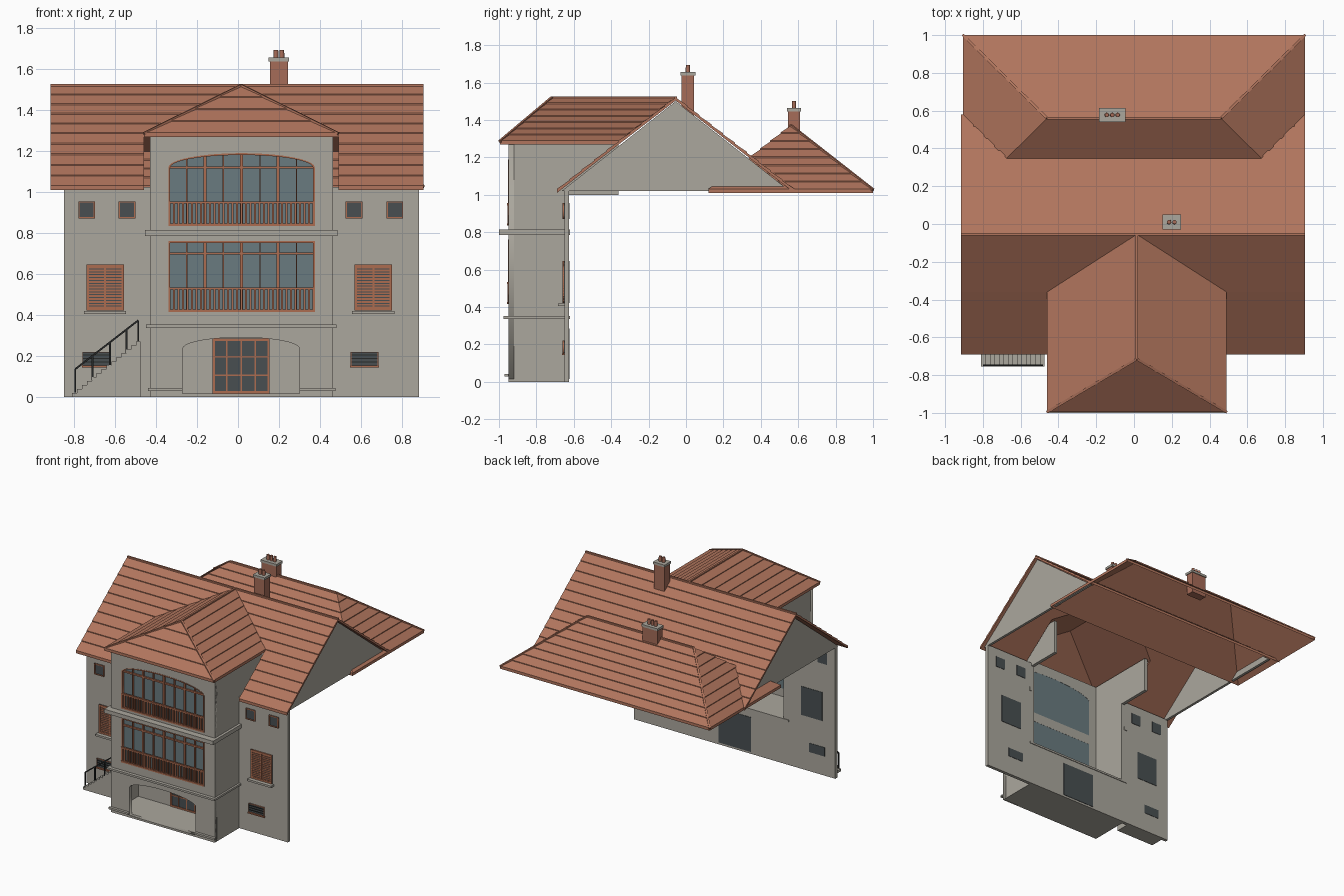
import bpy, bmesh
from math import pi, sin, cos
from mathutils import Vector, Matrix

cube = bpy.data.objects.get("Cube")
if cube:
    bpy.data.objects.remove(cube, do_unlink=True)


def material(name, *rgb):
    m = bpy.data.materials.new(name)
    m.use_nodes = True
    col = [((c / 255 + .055) / 1.055) ** 2.4 for c in rgb] + [1]
    m.diffuse_color = col
    m.node_tree.nodes["Principled BSDF"].inputs["Base Color"].default_value = col
    return m


plaster = material("grey plaster", 171, 167, 157)
tile = material("terracotta tile", 177, 117, 93)
brick = material("brick", 166, 108, 88)
wood = material("red brown wood", 172, 108, 80)
glass = material("blue grey glass", 106, 123, 128)
dark = material("dark glass", 72, 79, 81)
iron = material("black iron", 38, 40, 40)


def finish(name, bm, mat):
    bmesh.ops.remove_doubles(bm, verts=bm.verts, dist=1e-5)
    bmesh.ops.recalc_face_normals(bm, faces=bm.faces)
    me = bpy.data.meshes.new(name)
    bm.to_mesh(me)
    bm.free()
    me.materials.append(mat)
    ob = bpy.data.objects.new(name, me)
    bpy.context.collection.objects.link(ob)
    return ob


def boxes(name, mat, *items):
    """Each item is x0, x1, y0, y1, z0, z1."""
    bm = bmesh.new()
    for x0, x1, y0, y1, z0, z1 in items:
        mid = Vector((x0 + x1, y0 + y1, z0 + z1)) / 2
        size = (abs(x1 - x0), abs(y1 - y0), abs(z1 - z0), 1)
        bmesh.ops.create_cube(bm, size=1, matrix=Matrix.Translation(mid) @ Matrix.Diagonal(size))
    return finish(name, bm, mat)


def prism(name, mat, pts, shift):
    bm = bmesh.new()
    face = bm.faces.new([bm.verts.new(p) for p in pts])
    new = bmesh.ops.extrude_face_region(bm, geom=[face])["geom"]
    bmesh.ops.translate(bm, vec=shift, verts=[v for v in new if isinstance(v, bmesh.types.BMVert)])
    bm.faces.ensure_lookup_table()
    if face.is_valid is False or len(bm.faces) == len(pts) + 1:
        bm.faces.new([v for v in bm.verts][:len(pts)])
    return finish(name, bm, mat)


def beams(name, mat, width, *pairs):
    bm = bmesh.new()
    for a, b in pairs:
        a, b = Vector(a), Vector(b)
        turn = (b - a).to_track_quat('Z', 'Y').to_matrix().to_4x4()
        bmesh.ops.create_cube(bm, size=1, matrix=Matrix.Translation((a + b) / 2) @ turn
                              @ Matrix.Diagonal((width, width, (b - a).length, 1)))
    return finish(name, bm, mat)


def panel(name, mat, loops, y, thick):
    """Upright panel filled between outlines; inner outlines are holes."""
    cu = bpy.data.curves.new(name, 'CURVE')
    cu.dimensions, cu.fill_mode, cu.extrude = '2D', 'BOTH', thick / 2
    for loop in loops:
        sp = cu.splines.new('POLY')
        sp.points.add(len(loop) - 1)
        for p, (x, z) in zip(sp.points, loop):
            p.co = (x, z, 0, 1)
        sp.use_cyclic_u = True
    tmp = bpy.data.objects.new(name + "_outline", cu)
    bpy.context.collection.objects.link(tmp)
    me = bpy.data.meshes.new_from_object(tmp.evaluated_get(bpy.context.evaluated_depsgraph_get()))
    bpy.data.objects.remove(tmp, do_unlink=True)
    bm = bmesh.new()
    bm.from_mesh(me)
    bm.transform(Matrix.Translation((0, y, 0)) @ Matrix.Rotation(pi / 2, 4, 'X'))
    return finish(name, bm, mat)


def rect(x0, x1, z0, z1):
    return [(x0, z0), (x1, z0), (x1, z1), (x0, z1)]


def arch(x0, x1, z0, spring, top, n=20):
    mid, half = (x0 + x1) / 2, (x1 - x0) / 2
    return [(x0, z0), (x1, z0)] + [(mid + half * cos(pi * i / n), spring + (top - spring) * sin(pi * i / n))
                                   for i in range(n + 1)]


def tiled(name, n, slopes, step=.006, thick=.016):
    """Slopes of overlapping tile courses: eave a-b, ridge d-c, course count."""
    bm = bmesh.new()

    def quad(*pts):
        bm.faces.new([bm.verts.new(p) for p in pts])

    up, down = Vector((0, 0, step)), Vector((0, 0, -thick))
    for a, b, c, d, *count in slopes:
        a, b, c, d = map(Vector, (a, b, c, d))
        k = count[0] if count else n
        for i in range(k):
            l0, l1 = a.lerp(d, i / k), a.lerp(d, (i + 1) / k)
            r0, r1 = b.lerp(c, i / k), b.lerp(c, (i + 1) / k)
            base = Vector() if i else down
            quad(l0 + up, r0 + up, r1, l1)
            quad(l0 + base, r0 + base, r0 + up, l0 + up)
            quad(l0 + down, l1 + down, r1 + down, r0 + down)
            quad(l0 + down, l0 + up, l1, l1 + down)
            quad(r0 + down, r1 + down, r1, r0 + up)
    return finish(name, bm, tile)


# Main dimensions
BL, BR, FRONT, WALL, BACK = -.43, .465, -.95, -.65, -.625
EAVE, RIDGE, RY, CX = 1.026, 1.52, -.055, .015
L, R = -.915, .905
bay_eave, valley_y, hip_y = 1.285, -.36, -.715
el, er, ef = -.46, .49, -.995

# Main gabled roof, its front slope notched around the bay
tiled("main_roof", 5, [
    ((L, -.69, EAVE), (el, -.69, EAVE), (el, valley_y, bay_eave), (L, valley_y, bay_eave)),
    ((er, -.69, EAVE), (R, -.69, EAVE), (R, valley_y, bay_eave), (er, valley_y, bay_eave)),
    ((L, valley_y, bay_eave), (el, valley_y, bay_eave), (CX, RY, RIDGE), (L, RY, RIDGE)),
    ((er, valley_y, bay_eave), (R, valley_y, bay_eave), (R, RY, RIDGE), (CX, RY, RIDGE)),
    ((R, .58, EAVE), (L, .58, EAVE), (L, RY, RIDGE), (R, RY, RIDGE), 10)])

# Bay roof, hipped at the front
peak = (CX, hip_y, RIDGE)
join = (CX, RY, RIDGE)
tiled("bay_roof", 7, [
    ((el, valley_y, bay_eave), (el, ef, bay_eave), peak, join),
    ((er, ef, bay_eave), (er, valley_y, bay_eave), join, peak),
    ((el, ef, bay_eave), (er, ef, bay_eave), peak, peak, 4)])

# Rear hipped roof
H, near, far, top, hx, hy = .905, .12, 1.0, 1.37, .46, .56
corners = [(-H, near, EAVE), (H, near, EAVE), (H, far, EAVE), (-H, far, EAVE)]
ends = [(-hx, hy, top), (hx, hy, top), (hx, hy, top), (-hx, hy, top)]
tiled("rear_roof", 8, [(corners[i], corners[(i + 1) % 4], ends[(i + 1) % 4], ends[i]) for i in range(4)])

# Ridge and hip caps
beams("ridge_caps", tile, .014,
      ((L, RY, RIDGE), (R, RY, RIDGE)), (peak, join),
      ((el, ef, bay_eave), peak), ((er, ef, bay_eave), peak),
      (ends[0], ends[1]), *[(corners[i], ends[i]) for i in (2, 3)])

# Gable walls
for side, x in (("right", -.85), ("left", .865)):
    prism(side + "_gable", plaster, [(x, -.665, 1.02), (x, .555, 1.02), (x, RY, 1.5)], (.02, 0, 0))

# Facade wings, porch wall and bay sides
boxes("facade_wall", plaster, (-.85, BL, WALL, BACK, 0, 1.025), (BR, .885, WALL, BACK, 0, 1.025),
      (BL, BR, WALL, BACK, 0, .34))
boxes("bay_side_walls", plaster, *[box for x in (BL, BR - .025) for box in (
    (x, x + .025, FRONT, BACK, 0, 1.27), (x, x + .025, BACK, valley_y, 1.0, 1.27))])
boxes("porch_floor", plaster, (BL, BR, FRONT, BACK, 0, .015))

# Bay front with porch arch and two wide windows
WL, WR = -.34, .375
lower_z, upper_z = (.415, .76), (.835, 1.12, 1.19)
lower, upper = rect(WL, WR, *lower_z), arch(WL, WR, *upper_z)
panel("bay_front", plaster, [rect(BL, BR, 0, 1.27), arch(-.27, .3, .015, .235, .29), lower, upper], -.935, .03)

# String courses and plinths
boxes("lower_band", plaster, (-.45, .48, -.975, -.62, .337, .352))
boxes("upper_band", plaster, (-.455, .485, -1, FRONT, .785, .815),
      (-.455, BL, -1, -.62, .785, .815), (BR, .485, -1, -.62, .785, .815))
boxes("plinths", plaster, (BL - .01, -.27, -.97, FRONT, .028, .043), (.3, BR + .01, -.97, FRONT, .028, .043))


# Wide windows: glass, frames, mullions, balustrade
def wide_window(name, outline, inner, z0, transom, height_at):
    panel(name + "_glass", glass, [outline], -.925, .008)
    panel(name + "_frame", wood, [outline, inner], -.94, .024)
    bars = [(WL, WR, -.942, -.928, transom - .006, transom + .006)]
    for i in range(1, 8):
        x = WL + (WR - WL) * i / 8
        w = .003 if i % 2 else .007
        bars.append((x - w, x + w, -.944, -.928, z0, height_at(x)))
    boxes(name + "_mullions", wood, *bars)
    rails = [(WL, WR, -.957, -.943, z, z + .012) for z in (z0, z0 + .108)]
    for i in range(33):
        x = WL + .006 + (WR - WL - .012) * i / 32
        rails.append((x - .005, x + .005, -.955, -.945, z0, z0 + .11))
    boxes(name + "_balustrade", wood, *rails)


def arch_height(x):
    u = (x - (WL + WR) / 2) / ((WR - WL) / 2)
    return upper_z[1] + (upper_z[2] - upper_z[1]) * (1 - u * u) ** .5 - .004


f = .009
wide_window("lower_window", lower, rect(WL + f, WR - f, lower_z[0] + f, lower_z[1] - f),
            lower_z[0], .7, lambda x: lower_z[1])
wide_window("upper_window", upper, arch(WL + f, WR - f, upper_z[0] + f, upper_z[1], upper_z[2] - f),
            upper_z[0], upper_z[1], arch_height)


# Recessed openings of the facade, with frames and evenly spaced bars
def opening(name, x0, x1, z0, z1, cols=1, rows=1, frame=.007, bar=.004):
    boxes(name + "_pane", dark, (x0, x1, WALL - .003, BACK + .003, z0, z1))
    panel(name + "_frame", wood, [rect(x0, x1, z0, z1),
                                  rect(x0 + frame, x1 - frame, z0 + frame, z1 - frame)], WALL - .004, .01)
    bars = [(x0 + (x1 - x0) * i / cols - bar, x0 + (x1 - x0) * i / cols + bar,
             WALL - .008, WALL, z0, z1) for i in range(1, cols)]
    bars += [(x0, x1, WALL - .007, WALL, z0 + (z1 - z0) * i / rows - bar,
              z0 + (z1 - z0) * i / rows + bar) for i in range(1, rows)]
    if bars:
        boxes(name + "_bars", wood, *bars)


opening("porch_door", -.125, .155, .016, .285, cols=4, rows=3, frame=.012)
for i, x in enumerate((-.78, -.583, .525, .725)):
    opening(f"attic_window_{i + 1}", x, x + .082, .87, .955)
for side, x, bx in (("right", -.74, -.76), ("left", .57, .55)):
    opening(side + "_shutters", x, x + .182, .422, .645, cols=2, rows=16, frame=.012, bar=.0045)
    boxes(side + "_window_sill", plaster, (x - .012, x + .194, -.685, WALL, .405, .42))
    opening(side + "_basement_window", bx, bx + .135, .15, .22, frame=.004)
    boxes(side + "_basement_grille", iron, *[(bx, bx + .135, WALL - .008, WALL, z, z + .005)
                                             for z in (.167, .184, .201)])
    boxes(side + "_basement_sill", wood, (bx - .003, bx + .138, WALL - .014, WALL, .143, .152))

# Outside stair with iron handrail
n, sx, ex, rise = 14, -.81, -.475, .27
profile = [(sx, -.755, 0)]
for i in range(n):
    x = sx + (ex - sx) * i / n
    z = rise * (i + 1) / n
    profile += [(x, -.755, z), (x + (ex - sx) / n, -.755, z)]
prism("outside_stair", plaster, profile + [(ex, -.755, 0)], (0, .106, 0))
slope = (.375 - .135) / .31
posts = [((x, -.748, max(.02, (x - sx) * rise / (ex - sx))), (x, -.748, .135 + (x + .795) * slope))
         for x in (-.795, -.71, -.625, -.545, -.487)]
beams("stair_handrail", iron, .009, (posts[0][1], posts[-1][1]), *posts)


# Chimneys with caps and clay pots
def chimney(name, x0, x1, y0, y1, base, cap, pots):
    e = .006
    boxes(name + "_stack", brick, (x0 + e, x1 - e, y0 + e, y1 - e, base, cap))
    boxes(name + "_cap", plaster, (x0, x1, y0, y1, cap - .004, cap + .014))
    bm = bmesh.new()
    for i in range(pots):
        x = (x0 + x1) / 2 + (i - (pots - 1) / 2) * .029
        bmesh.ops.create_cone(bm, cap_ends=True, segments=12, radius1=.012, radius2=.011, depth=.04,
                              matrix=Matrix.Translation((x, (y0 + y1) / 2, cap + .032)))
    finish(name + "_pots", bm, brick)


chimney("main_chimney", .15, .25, -.03, .05, 1.38, 1.642, 2)
chimney("rear_chimney", -.185, -.045, .54, .615, 1.28, 1.45, 3)
